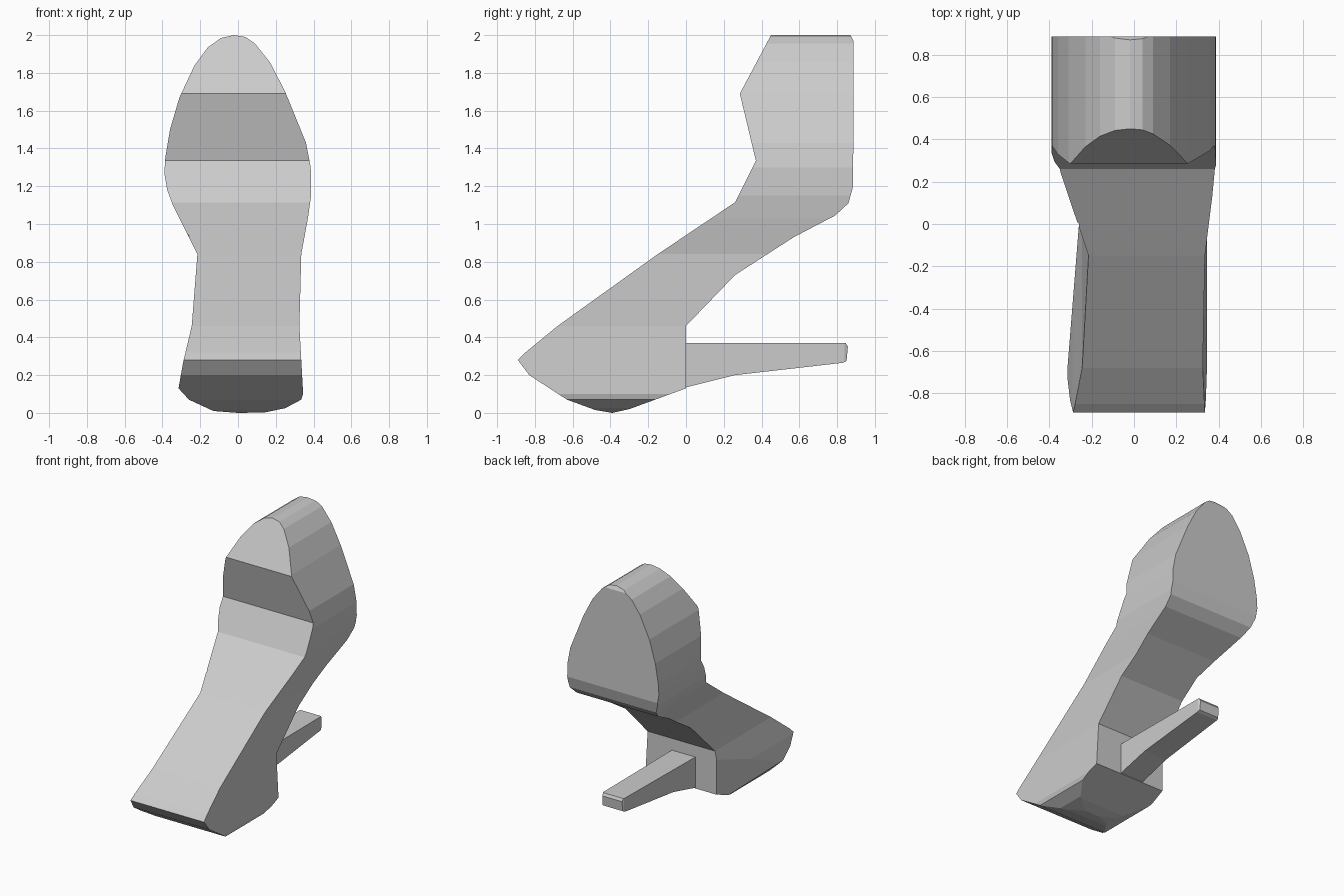
import bpy, bmesh


def prism(name, outline, axis, lo, hi):
    """Extrude a closed 2D outline along an axis: 0=x (y,z), 1=y (x,z), 2=z (x,y)."""
    def place(p, d):
        v = list(p)
        v.insert(axis, d)
        return v
    bm = bmesh.new()
    a = [bm.verts.new(place(p, lo)) for p in outline]
    b = [bm.verts.new(place(p, hi)) for p in outline]
    n = len(outline)
    bm.faces.new(a)
    bm.faces.new(b[::-1])
    for i in range(n):
        bm.faces.new((a[i], b[i], b[(i + 1) % n], a[(i + 1) % n])[::-1])
    bmesh.ops.recalc_face_normals(bm, faces=bm.faces)
    mesh = bpy.data.meshes.new(name)
    bm.to_mesh(mesh)
    bm.free()
    ob = bpy.data.objects.new(name, mesh)
    bpy.context.collection.objects.link(ob)
    return ob


def intersect(ob, cutter):
    mod = ob.modifiers.new("trim", 'BOOLEAN')
    mod.operation = 'INTERSECT'
    mod.solver = 'EXACT'
    mod.object = cutter
    bpy.context.view_layer.objects.active = ob
    bpy.ops.object.modifier_apply(modifier=mod.name)
    bpy.data.objects.remove(cutter)


# Side silhouette: upturned toe, sloping shank, upright back block
side = [(0.45, 2.0), (0.87, 2.0), (0.887, 1.97), (0.885, 1.2), (0.86, 1.11),
        (0.79, 1.045), (0.57, 0.93), (0.26, 0.73), (0.0, 0.46), (0.0, 0.13),
        (-0.3, 0.02), (-0.39, 0.0), (-0.48, 0.015), (-0.63, 0.07),
        (-0.83, 0.2), (-0.89, 0.28), (-0.85, 0.32), (-0.68, 0.46),
        (-0.15, 0.84), (0.26, 1.115), (0.37, 1.335), (0.285, 1.69)]

# Front silhouette: domed top, narrow waist, rounded toe underside
front = [(-0.02, 2.0), (-0.09, 1.985), (-0.16, 1.935), (-0.23, 1.84),
         (-0.31, 1.67), (-0.36, 1.5), (-0.385, 1.35), (-0.39, 1.27),
         (-0.375, 1.18), (-0.345, 1.1), (-0.215, 0.84), (-0.245, 0.46),
         (-0.29, 0.27), (-0.315, 0.13), (-0.26, 0.07), (-0.13, 0.01),
         (0.0, 0.0), (0.14, 0.002), (0.25, 0.025), (0.335, 0.07),
         (0.345, 0.1), (0.325, 0.46), (0.335, 0.84), (0.37, 1.03),
         (0.387, 1.15), (0.385, 1.3), (0.36, 1.43), (0.25, 1.7),
         (0.17, 1.855), (0.09, 1.955), (0.04, 1.99)]

# Plan outline: slight taper on the left side of the toe
plan = [(-0.28, -0.95), (0.5, -0.95), (0.5, 0.95), (-0.5, 0.95), (-0.5, 0.3),
        (-0.26, 0.0), (-0.32, -0.75)]

body = prism("shoe_body", side, 0, -0.6, 0.6)
intersect(body, prism("front_cutter", front, 1, -1.2, 1.2))
intersect(body, prism("plan_cutter", plan, 2, -0.5, 2.5))

# Slim prong reaching back from the toe
prong_side = [(-0.05, 0.37), (0.845, 0.37), (0.857, 0.35), (0.85, 0.275),
              (0.83, 0.265), (0.26, 0.2), (0.0, 0.135), (-0.05, 0.13)]
prong_plan = [(-0.08, -0.05), (0.12, -0.05), (0.115, 0.84), (0.1, 0.87),
              (-0.05, 0.87), (-0.065, 0.84)]
prong = prism("rear_prong", prong_side, 0, -0.3, 0.3)
intersect(prong, prism("prong_cutter", prong_plan, 2, 0, 1))
